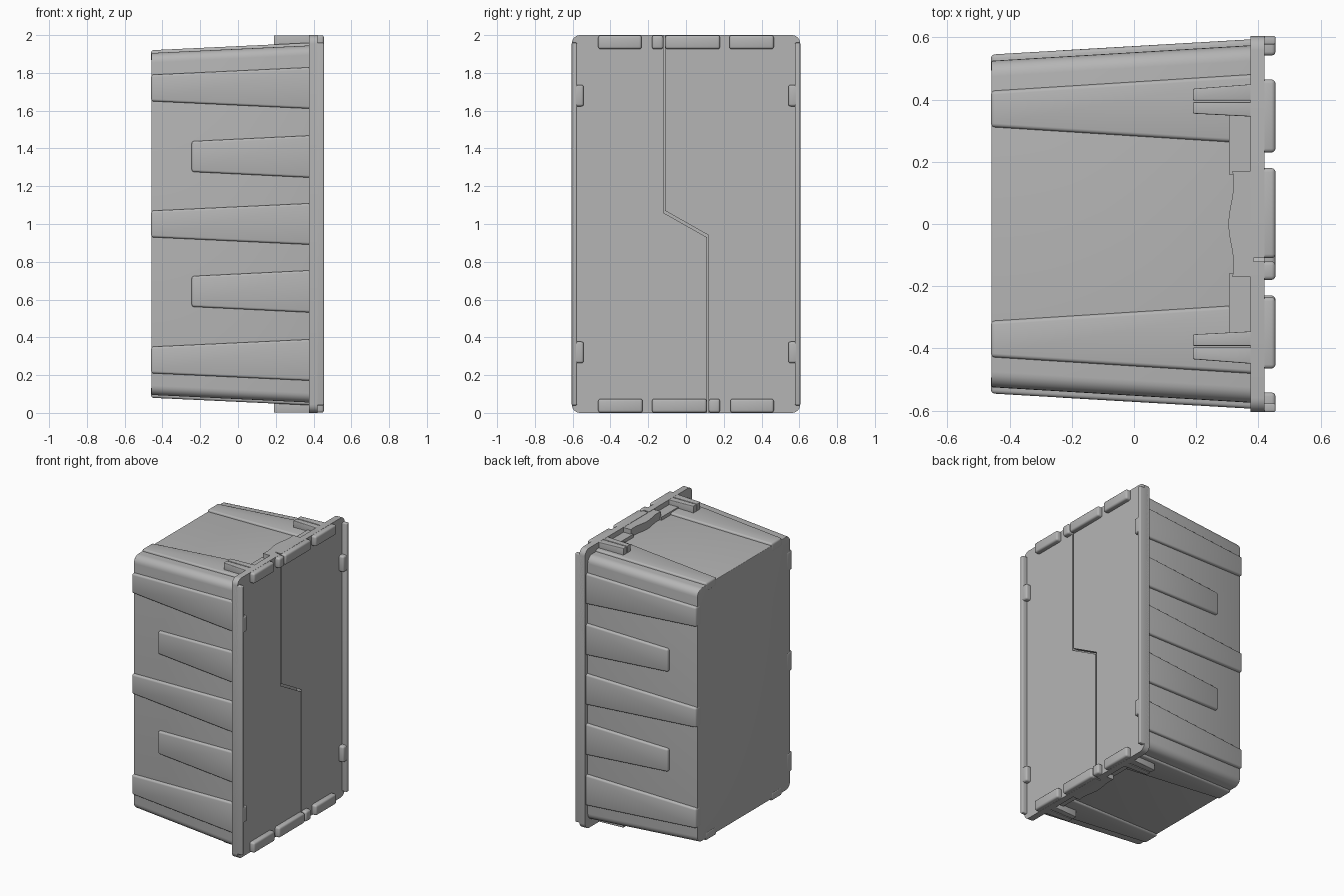
import bpy, bmesh, math
from mathutils import Vector

cube = bpy.data.objects.get("Cube")
if cube:
    bpy.data.objects.remove(cube, do_unlink=True)

GREY = (0.46, 0.46, 0.46, 1)
mat = bpy.data.materials.new("light_grey_plastic")
mat.use_nodes = True
mat.diffuse_color = GREY
bsdf = mat.node_tree.nodes["Principled BSDF"]
bsdf.inputs["Base Color"].default_value = GREY
bsdf.inputs["Roughness"].default_value = 0.6

BACK, RIM, PLATE, FRONT = -0.46, 0.375, 0.42, 0.455


def loft(name, ring_a, ring_b, bevel=0.0):
    """Solid between two matching rings, with rounded hard edges."""
    bm = bmesh.new()
    a = [bm.verts.new(p) for p in ring_a]
    b = [bm.verts.new(p) for p in ring_b]
    bm.faces.new(a)
    bm.faces.new(b)
    n = len(a)
    for i in range(n):
        j = (i + 1) % n
        bm.faces.new((a[i], a[j], b[j], b[i]))
    bmesh.ops.recalc_face_normals(bm, faces=bm.faces)
    if bevel:
        hard = [e for e in bm.edges if e.calc_face_angle(0) > 0.6]
        bmesh.ops.bevel(bm, geom=hard, offset=bevel, segments=3, profile=0.5,
                        affect='EDGES', clamp_overlap=True)
    mesh = bpy.data.meshes.new(name)
    bm.to_mesh(mesh)
    bm.free()
    mesh.materials.append(mat)
    obj = bpy.data.objects.new(name, mesh)
    bpy.context.collection.objects.link(obj)
    bpy.ops.object.select_all(action='DESELECT')
    obj.select_set(True)
    bpy.context.view_layer.objects.active = obj
    bpy.ops.object.shade_smooth_by_angle(angle=math.radians(35))
    return obj


def along_x(name, pts, x0, x1, bevel=0.0):
    """Extrude a (y, z) outline along x."""
    return loft(name, [Vector((x0, y, z)) for y, z in pts],
                [Vector((x1, y, z)) for y, z in pts], bevel)


def along_z(name, pts, z0, z1, bevel=0.0):
    """Extrude an (x, y) outline along z."""
    return loft(name, [Vector((x, y, z0)) for x, y in pts],
                [Vector((x, y, z1)) for x, y in pts], bevel)


def rect(a0, a1, b0, b1):
    return [(a0, b0), (a1, b0), (a1, b1), (a0, b1)]


def arc(cy, cz, r, start, steps=6):
    angles = [math.radians(start + 90 * i / steps) for i in range(steps + 1)]
    return [(cy + r * math.cos(t), cz + r * math.sin(t)) for t in angles]


def rounded_ring(x, hy, hz, r):
    pts = []
    for sy, sz, start in ((1, 1, 0), (-1, 1, 90), (-1, -1, 180), (1, -1, 270)):
        pts += arc(sy * (hy - r), sz * (hz - r), r, start)
    return [Vector((x, y, 1 + z)) for y, z in pts]


# Tapered crate body
loft("crate_body", rounded_ring(BACK + 0.002, 0.525, 0.905, 0.05),
     rounded_ring(RIM + 0.005, 0.575, 0.945, 0.05), 0.004)


def rib(name, axis, side, centre0, centre1, half0, half1, x0):
    """Raised rib that widens towards the rim on a y or z wall."""
    t = (x0 - BACK) / (RIM - BACK)
    back, front = (0.545, 0.595) if axis == "y" else (0.92, 0.96)
    rings = []
    for x, c, h, out in ((x0, centre0, half0, back + (front - back) * t),
                         (RIM + 0.02, centre1, half1, front)):
        quad = rect(out - 0.06, out, c - h, c + h)
        if axis == "y":
            rings.append([Vector((x, side * o, 1 + v)) for o, v in quad])
        else:
            rings.append([Vector((x, v, 1 + side * o)) for o, v in quad])
    loft(name, rings[0], rings[1], 0.012)


# Wall ribs
for side, label in ((-1, "front"), (1, "back")):
    for i, c in enumerate((-0.72, 0, 0.72)):
        rib(f"{label}_long_rib_{i + 1}", "y", side, c, c, 0.07, 0.11, BACK)
    for i, c in enumerate((-0.357, 0.357)):
        rib(f"{label}_short_rib_{i + 1}", "y", side, c, c, 0.081, 0.112, -0.245)
for side, label in ((-1, "lower"), (1, "upper")):
    for i, s in enumerate((-1, 1)):
        rib(f"{label}_rib_{i + 1}", "z", side, s * 0.37, s * 0.37,
            0.058, 0.112, BACK)

# Two-part lid with a stepped seam; the second half is turned half round
SEAM, GAP, STEP, R = 0.115, 0.005, 0.065, 0.045
HY = 0.605
half = [(-SEAM - GAP, 1), (-SEAM - GAP, STEP - GAP),
        (SEAM - GAP, -STEP - GAP), (SEAM - GAP, -1)]
half += reversed(arc(-HY + R, -1 + R, R, 180))
half += reversed(arc(-HY + R, 1 - R, R, 90))

for turn, label in ((1, "front"), (-1, "back")):
    def placed(pts):
        return [(turn * y, 1 + turn * z) for y, z in pts]

    along_x(f"{label}_lid", placed(half), RIM, PLATE)

    # Long edge strip and its clips
    along_x(f"{label}_edge_strip", placed(rect(-HY, -0.577, -0.96, 0.96)),
            RIM, FRONT, 0.006)
    for i, z in enumerate((-0.68, 0.68)):
        along_x(f"{label}_clip_{i + 1}",
                placed(rect(-0.6, -0.542, z - 0.057, z + 0.057)),
                PLATE - 0.02, FRONT, 0.012)

    # Raised tabs along the short edges, the middle one split by the seam
    tabs = ((-0.465, -0.235), (-0.18, -SEAM - GAP),
            (-SEAM + GAP, 0.18), (0.23, 0.465))
    for i, (y0, y1) in enumerate(tabs):
        along_x(f"{label}_tab_{i + 1}", placed(rect(y0, y1, 0.926, 0.999)),
                PLATE - 0.02, FRONT, 0.013)

# Handle ledges and finger prongs behind the rim, at both ends
wave = [(0.312 - 0.008 * math.cos(math.tau * y / 0.26), y)
        for y in (-0.17 + 0.34 * i / 24 for i in range(25))]
for side, label in ((-1, "lower"), (1, "upper")):
    def level(h):
        return 1 + side * h

    along_z(f"{label}_handle_grip", [(RIM + 0.01, -0.17)] + wave
            + [(RIM + 0.01, 0.17)], level(0.93), level(0.998))
    for s in (-1, 1):
        end = "front" if s < 0 else "back"
        along_z(f"{label}_{end}_pocket_floor",
                rect(0.305, RIM + 0.01, s * 0.16, s * 0.35),
                level(0.93), level(0.965))
        for i, (near, far) in enumerate((((0.397, 0.435), (0.397, 0.45)),
                                         ((0.355, 0.392), (0.345, 0.392)))):
            prong = [(0.19, s * near[0]), (RIM + 0.01, s * far[0]),
                     (RIM + 0.01, s * far[1]), (0.19, s * near[1])]
            along_z(f"{label}_{end}_prong_{i + 1}", prong,
                    level(0.935), level(0.999), 0.004)
